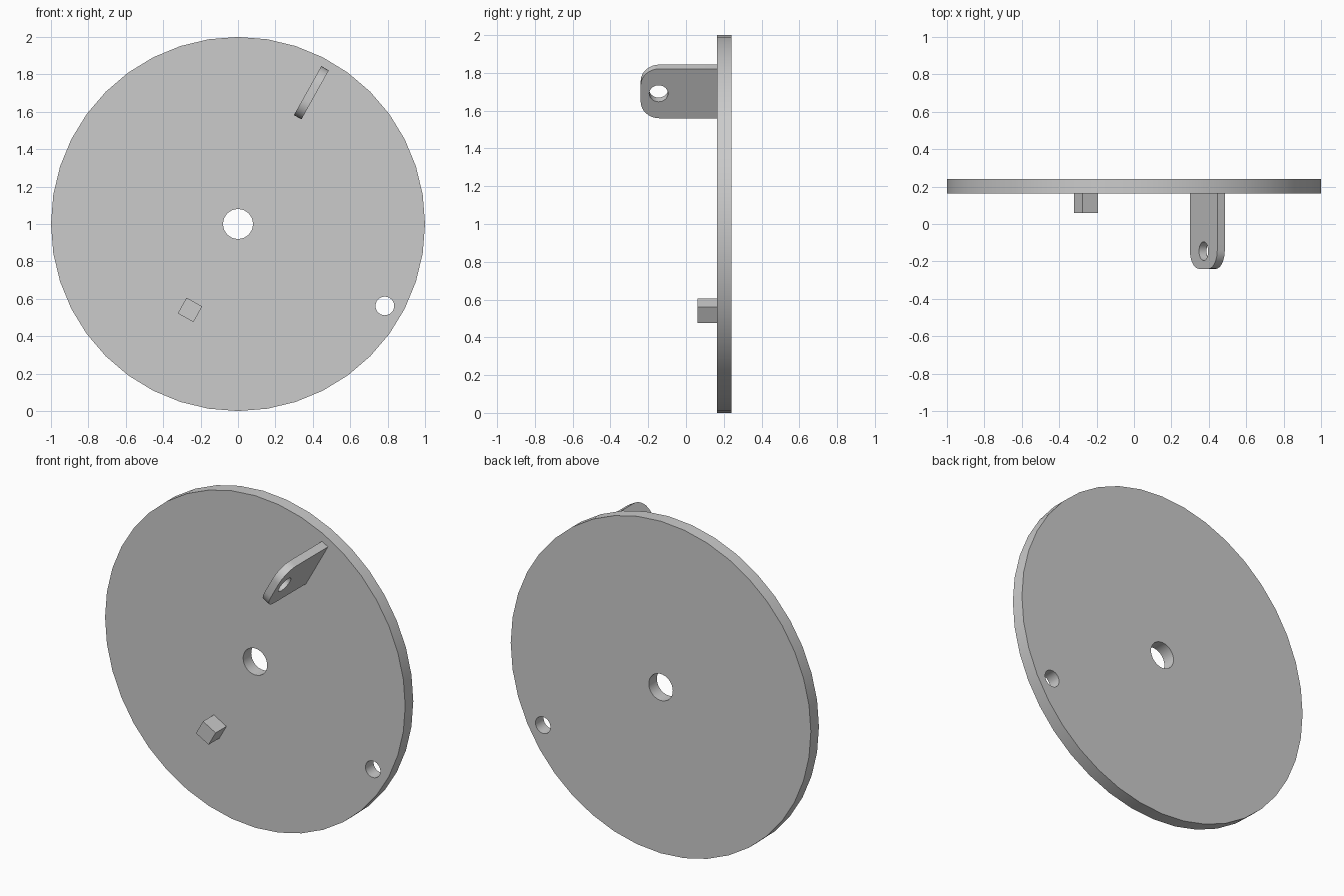
import bpy, bmesh, math
from mathutils import Matrix, Vector

if "Cube" in bpy.data.objects:
    bpy.data.objects.remove(bpy.data.objects["Cube"])

TILT = math.radians(60.8)                       # radial line carrying lug and peg
U = Vector((math.cos(TILT), 0, math.sin(TILT)))  # along the radial line
N = Vector((math.sin(TILT), 0, -math.cos(TILT)))  # across it
Y = Vector((0, 1, 0))
HUB = Vector((0, 0, 1))


def prism(name, pts, origin, ax, ay, depth_axis, d0, d1):
    """Extrude a 2D outline between two depths along an axis."""
    bm = bmesh.new()
    rings = [[bm.verts.new(origin + ax * a + ay * b + depth_axis * d) for a, b in pts]
             for d in (d0, d1)]
    bm.faces.new(rings[0])
    bm.faces.new(rings[1][::-1])
    n = len(pts)
    for i in range(n):
        j = (i + 1) % n
        bm.faces.new((rings[0][j], rings[0][i], rings[1][i], rings[1][j]))
    bmesh.ops.recalc_face_normals(bm, faces=bm.faces)
    me = bpy.data.meshes.new(name)
    bm.to_mesh(me)
    bm.free()
    ob = bpy.data.objects.new(name, me)
    bpy.context.collection.objects.link(ob)
    return ob


def arc(cx, cy, r, a0, a1, n):
    return [(cx + r * math.cos(math.radians(a0 + (a1 - a0) * i / n)),
             cy + r * math.sin(math.radians(a0 + (a1 - a0) * i / n))) for i in range(n + 1)]


def circle(cx, cy, r, n):
    return arc(cx, cy, r, 0, 360, n)[:-1]


def drill(ob, cutter):
    m = ob.modifiers.new("hole", 'BOOLEAN')
    m.operation = 'DIFFERENCE'
    m.solver = 'EXACT'
    m.object = cutter
    bpy.context.view_layer.objects.active = ob
    bpy.ops.object.modifier_apply(modifier=m.name)
    bpy.data.objects.remove(cutter)


def smooth(ob):
    bpy.ops.object.select_all(action='DESELECT')
    ob.select_set(True)
    bpy.context.view_layer.objects.active = ob
    bpy.ops.object.shade_smooth_by_angle(angle=math.radians(30))


X, Z = Vector((1, 0, 0)), Vector((0, 0, 1))

# Round plate with centre hole and rim hole
disc = prism("disc", circle(0, 0, 1, 40), HUB, X, Z, Y, 0.163, 0.24)
drill(disc, prism("centre_cutter", circle(0, 0, 0.08, 32), HUB, X, Z, Y, 0, 0.4))
drill(disc, prism("rim_cutter", circle(0.785, -0.438, 0.05, 24), HUB, X, Z, Y, 0, 0.4))

# Lug standing out of the front, rounded free corners and a cross hole
mid, half, r, tip = 0.804, 0.15, 0.1, -0.24
outline = ([(mid - half, 0.17)] + arc(mid - half + r, tip + r, r, 180, 270, 8)
           + arc(mid + half - r, tip + r, r, 270, 360, 8) + [(mid + half, 0.17)])
lug = prism("lug", outline, HUB, U, Y, N, -0.023, 0.023)
drill(lug, prism("lug_cutter", circle(mid, -0.145, 0.05, 24), HUB, U, Y, N, -0.1, 0.1))

# Small square peg on the opposite side of the hub
s = 0.048
peg = prism("peg", [(-0.526 - s, 0.06), (-0.526 + s, 0.06), (-0.526 + s, 0.17), (-0.526 - s, 0.17)],
            HUB, U, Y, N, -s, s)

for part in (disc, lug):
    smooth(part)
